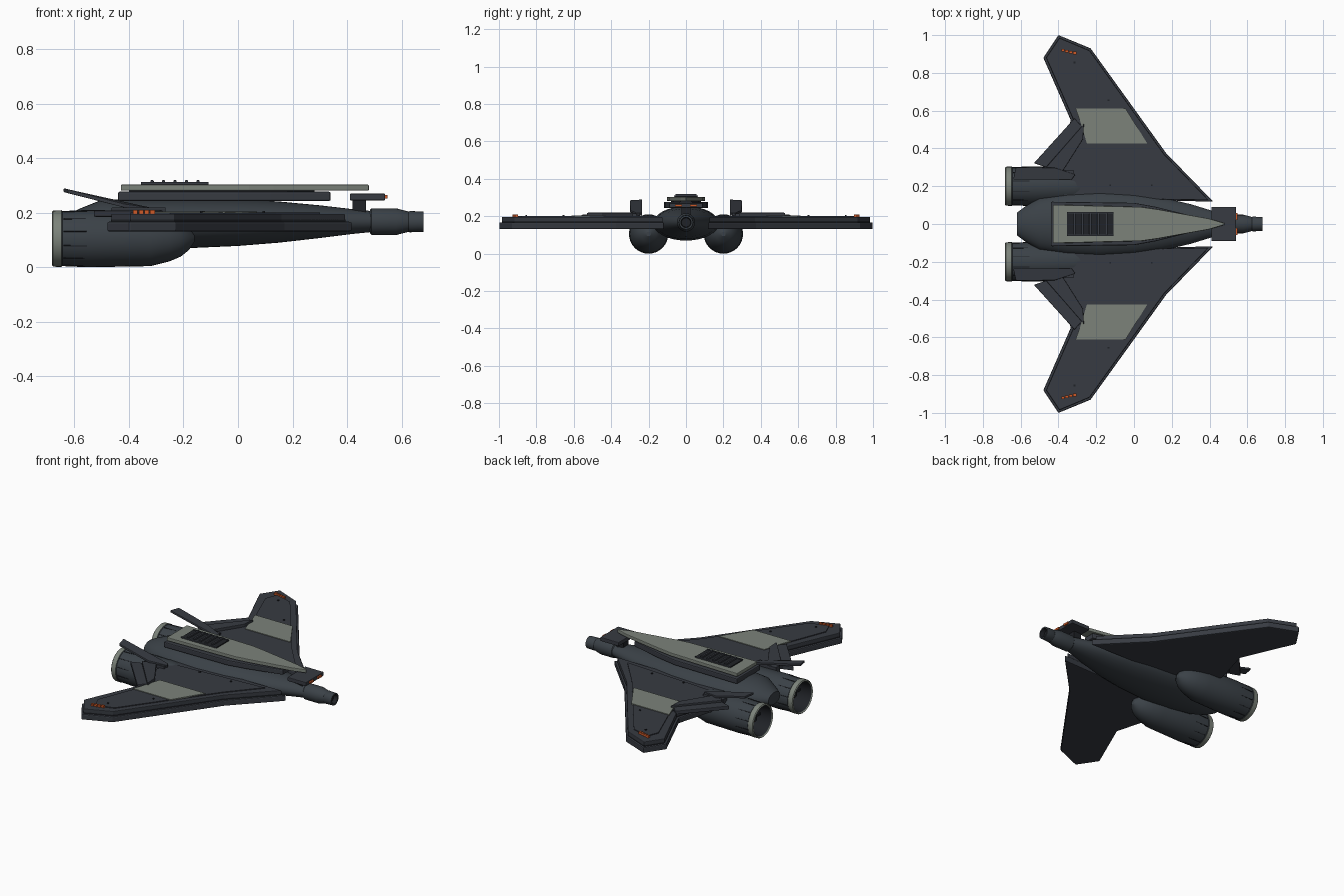
import bpy, bmesh, math
from mathutils import Vector

if "Cube" in bpy.data.objects:
    bpy.data.objects.remove(bpy.data.objects["Cube"])


def material(name, rgb):
    m = bpy.data.materials.new(name)
    m.diffuse_color = (*rgb, 1)
    m.use_nodes = True
    m.node_tree.nodes["Principled BSDF"].inputs["Base Color"].default_value = m.diffuse_color
    return m


HULL = material("slate hull", (0.043, 0.053, 0.063))
WING = material("dark slate wing", (0.038, 0.043, 0.054))
PALE = material("pale grey green", (0.20, 0.225, 0.195))
DARK = material("near black", (0.014, 0.016, 0.020))
GLOW = material("orange light", (0.62, 0.10, 0.02))


def finish(name, bm, mats, bevel=0.0, smooth=False):
    bmesh.ops.recalc_face_normals(bm, faces=bm.faces)
    me = bpy.data.meshes.new(name)
    bm.to_mesh(me)
    bm.free()
    ob = bpy.data.objects.new(name, me)
    bpy.context.collection.objects.link(ob)
    for m in mats:
        me.materials.append(m)
    if bevel:
        b = ob.modifiers.new("bevel", 'BEVEL')
        b.width = bevel
        b.segments = 2
        b.limit_method = 'ANGLE'
        b.angle_limit = math.radians(50)
    if smooth:
        bpy.ops.object.select_all(action='DESELECT')
        ob.select_set(True)
        bpy.context.view_layer.objects.active = ob
        bpy.ops.object.shade_smooth_by_angle(angle=math.radians(32))
    return ob


def slab(name, pts, z0, z1, mat, side=1, bevel=0.0, slope=None):
    """Plan outline extruded upward; slope lifts each point by a function of x."""
    bm = bmesh.new()
    lift = slope or (lambda x: 0)
    low, top = [[bm.verts.new((x, y * side, z + lift(x))) for x, y in pts]
                for z in (z0, z1)]
    bm.faces.new(low)
    bm.faces.new(top)
    n = len(pts)
    for i in range(n):
        j = (i + 1) % n
        bm.faces.new((low[i], low[j], top[j], top[i]))
    return finish(name, bm, [mat], bevel)


def box(name, x0, x1, y0, y1, z0, z1, mat, side=1, bevel=0.0):
    return slab(name, [(x0, y0), (x1, y0), (x1, y1), (x0, y1)], z0, z1, mat, side, bevel)


def both(pts):
    """Complete a half outline across the centre line."""
    return pts + [(x, -y) for x, y in reversed(pts) if y > 0]


def loft(name, sections, cy, mats, rule=None, n=32):
    """Elliptical rings along x: (x, half width, bottom z, top z)."""
    bm = bmesh.new()
    rings = []
    for x, w, b, t in sections:
        rings.append([bm.verts.new((x, cy + w * math.cos(2 * math.pi * k / n),
                                    (b + t) / 2 + (t - b) / 2 * math.sin(2 * math.pi * k / n)))
                      for k in range(n)])
    for i, (a, b) in enumerate(zip(rings, rings[1:])):
        for k in range(n):
            f = bm.faces.new((a[k], a[(k + 1) % n], b[(k + 1) % n], b[k]))
            f.material_index = rule(i) if rule else 0
    for r, i in ((rings[0], 0), (rings[-1], len(rings) - 2)):
        bm.faces.new(r).material_index = rule(i) if rule else 0
    return finish(name, bm, mats, smooth=True)


# Central body
loft("fuselage", [(-0.62, 0.06, 0.12, 0.195), (-0.58, 0.09, 0.10, 0.215),
                  (-0.50, 0.138, 0.085, 0.247), (-0.35, 0.165, 0.073, 0.252),
                  (-0.18, 0.175, 0.070, 0.253), (0.0, 0.163, 0.078, 0.25),
                  (0.15, 0.14, 0.09, 0.241), (0.30, 0.105, 0.107, 0.227),
                  (0.42, 0.068, 0.122, 0.213), (0.50, 0.043, 0.13, 0.205)], 0, [HULL])

# Nose collar and hollow tip
NZ = 0.167
nose = [(0.485, 0.044), (0.49, 0.049), (0.58, 0.049), (0.615, 0.040), (0.625, 0.037),
        (0.63, 0.039), (0.68, 0.037), (0.68, 0.028), (0.655, 0.024)]
loft("nose_tip", [(x, r, NZ - r, NZ + r) for x, r in nose], 0, [HULL, DARK],
     rule=lambda i: 1 if i == 7 else 0, n=24)

# Dorsal spine: dark base, pale armour plate
slab("spine_base", both([(-0.44, 0.118), (0.0, 0.112), (0.12, 0.09), (0.34, 0.035)]),
     0.243, 0.277, WING, bevel=0.006)
slab("spine_plate_core", both([(-0.40, 0.08), (0.05, 0.07), (0.28, 0.03)]), 0.27, 0.285, DARK)
slab("spine_plate", both([(-0.43, 0.102), (0.04, 0.090), (0.13, 0.077), (0.40, 0.028),
                          (0.48, 0.004)]), 0.281, 0.303, PALE, bevel=0.004)

# Louvred vent
box("vent_base", -0.355, -0.108, -0.062, 0.062, 0.30, 0.309, DARK)
for k in range(5):
    x = -0.315 + k * 0.042
    box("vent_slat", x - 0.006, x + 0.006, -0.056, 0.056, 0.305, 0.319, WING, bevel=0.002)
for s in (1, -1):
    box("vent_rail", -0.355, -0.108, 0.055, 0.063, 0.305, 0.312, WING, s)

# Sensor visor above the nose
box("nose_visor", 0.41, 0.54, -0.09, 0.09, 0.245, 0.27, WING, bevel=0.004)
box("visor_mount", 0.42, 0.47, -0.025, 0.025, 0.19, 0.25, DARK)

wing = [(0.42, 0.118), (0.17, 0.375), (-0.23, 0.93), (-0.40, 1.0), (-0.48, 0.88),
        (-0.335, 0.55), (-0.40, 0.32), (-0.38, 0.10), (0.15, 0.125)]
upper = [(0.395, 0.126), (0.16, 0.368), (-0.235, 0.918), (-0.395, 0.985), (-0.465, 0.88),
         (-0.32, 0.55), (-0.39, 0.32), (-0.37, 0.10), (0.15, 0.13)]
skin = [(0.30, 0.16), (0.14, 0.345), (0.11, 0.385), (-0.25, 0.88), (-0.365, 0.915),
        (-0.395, 0.84), (-0.285, 0.56), (-0.36, 0.33), (-0.33, 0.20)]
panel = [(-0.31, 0.612), (-0.045, 0.612), (0.07, 0.427), (-0.25, 0.427), (-0.28, 0.53)]
flap = [(-0.53, 0.322), (-0.465, 0.30), (-0.275, 0.515), (-0.315, 0.56)]
hinge = [(-0.465, 0.30), (-0.39, 0.26), (-0.27, 0.45), (-0.265, 0.53)]
fin = [(-0.64, 0.235), (-0.625, 0.30), (-0.42, 0.298), (-0.31, 0.262), (-0.33, 0.235)]

# Engine shell profile: hollow rear nozzle to tapered front
EZ = 0.105
shell = [(-0.57, 0.070), (-0.60, 0.082), (-0.677, 0.092), (-0.683, 0.097), (-0.678, 0.103),
         (-0.648, 0.104), (-0.644, 0.101), (-0.55, 0.105), (-0.32, 0.101),
         (-0.25, 0.083), (-0.21, 0.066), (-0.18, 0.042), (-0.16, 0.012)]

for s, tag in ((1, "left"), (-1, "right")):
    # Layered wing with raised skin and pale panel
    slab(f"{tag}_wing_lower", wing, 0.131, 0.167, WING, s, 0.006)
    slab(f"{tag}_wing_seam", upper, 0.16, 0.175, DARK, s)
    slab(f"{tag}_wing_upper", upper, 0.170, 0.196, WING, s, 0.004)
    slab(f"{tag}_wing_skin", skin, 0.192, 0.201, WING, s)
    slab(f"{tag}_wing_panel", panel, 0.198, 0.205, PALE, s)

    # Trailing flap, hinge strip and raised tail fin
    slab(f"{tag}_flap", flap, 0.185, 0.208, WING, s, 0.004)
    slab(f"{tag}_flap_hinge", hinge, 0.185, 0.219, WING, s, 0.003)
    slab(f"{tag}_tail_fin", fin, 0.203, 0.217, WING, s, 0.003,
         slope=lambda x: max(0, -0.36 - x) * 0.26)
    box(f"{tag}_fin_root", -0.46, -0.32, 0.245, 0.285, 0.17, 0.215, WING, s)

    # Wing tip lamps and rivets
    for k in range(4):
        x = -0.385 + k * 0.021
        box(f"{tag}_tip_lamp", x, x + 0.017, 0.913 - k * 0.005, 0.927 - k * 0.005,
            0.19, 0.209, GLOW, s)
    for x, y in ((-0.14, 0.65), (-0.32, 0.85), (-0.13, 0.2), (0.09, 0.2)):
        box(f"{tag}_rivet", x, x + 0.009, y, y + 0.009, 0.198, 0.206, DARK, s)

    # Engine
    cy = 0.2 * s
    loft(f"{tag}_engine", [(x, r, EZ - r, EZ + r) for x, r in shell], cy,
         [HULL, PALE, DARK],
         rule=lambda i: 2 if i < 2 else 1 if i < 5 else 0)
    # Nozzle grooves around the shell
    for k in range(12):
        a = 2 * math.pi * (k + 0.5) / 12
        bm = bmesh.new()
        bmesh.ops.create_cube(bm, size=1)
        for v in bm.verts:
            p = Vector((-0.597 + v.co.x * 0.085, v.co.y * 0.004, 0.1015 + v.co.z * 0.006))
            v.co = (p.x, cy + p.z * math.cos(a) - p.y * math.sin(a),
                    EZ + p.z * math.sin(a) + p.y * math.cos(a))
        finish(f"{tag}_nozzle_groove", bm, [DARK])
    # Glowing exhaust ring with dark hub and vanes
    loft(f"{tag}_exhaust_glow", [(-0.588, 0.066, EZ - 0.066, EZ + 0.066),
                                 (-0.565, 0.066, EZ - 0.066, EZ + 0.066)], cy, [GLOW], n=24)
    loft(f"{tag}_exhaust_hub", [(-0.63, 0.015, EZ - 0.015, EZ + 0.015),
                                (-0.57, 0.040, EZ - 0.040, EZ + 0.040)], cy, [DARK], n=24)
    box(f"{tag}_vane_flat", -0.61, -0.57, 0.125, 0.275, EZ - 0.007, EZ + 0.007, DARK, s)
    box(f"{tag}_vane_upright", -0.61, -0.57, 0.193, 0.207, EZ - 0.075, EZ + 0.075, DARK, s)

    # Visor lamps
    box("visor_lamp", 0.535, 0.549, 0.022, 0.058, 0.252, 0.264, GLOW, s)
